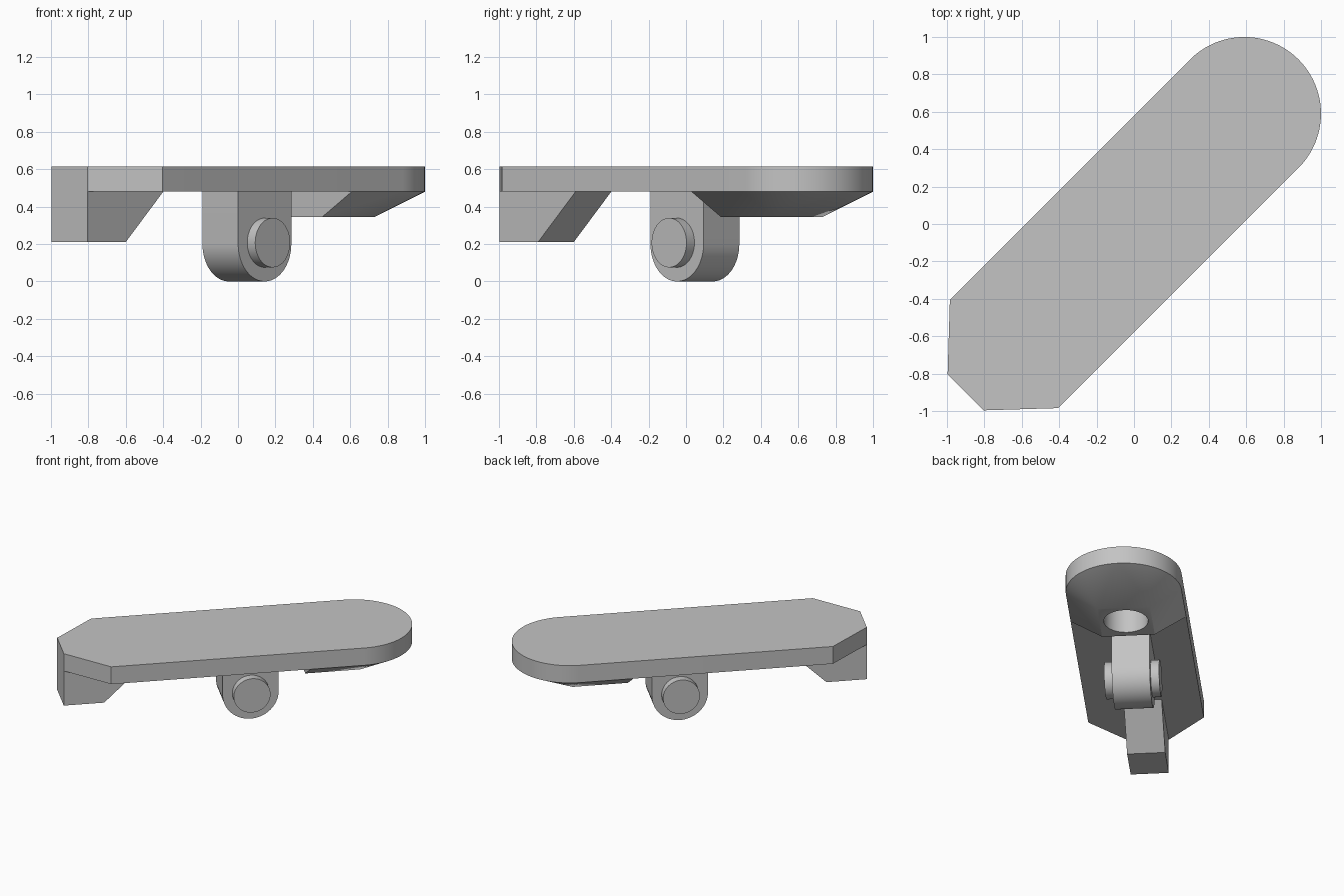
import bpy
import bmesh
from math import pi, sin, cos, radians
from mathutils import Matrix, Vector

cube = bpy.data.objects.get("Cube")
if cube:
    bpy.data.objects.remove(cube)

grey = bpy.data.materials.new("plain grey")
grey.use_nodes = True
COLOUR = (0.55, 0.55, 0.55, 1)
grey.diffuse_color = COLOUR
grey.node_tree.nodes["Principled BSDF"].inputs["Base Color"].default_value = COLOUR

# Parts are laid out along local x, then turned onto the diagonal
TURN = Matrix.Rotation(radians(45), 4, "Z")
DECK_LOW, DECK_TOP, SINK = 0.48, 0.615, 0.5
END_U, END_R = 0.834, 0.41


def arc(cx, cy, r, start, end, steps):
    angles = [radians(start + (end - start) * i / steps) for i in range(steps + 1)]
    return [(cx + r * cos(a), cy + r * sin(a)) for a in angles]


def finish(name, bm):
    bmesh.ops.recalc_face_normals(bm, faces=bm.faces)
    bm.transform(TURN)
    mesh = bpy.data.meshes.new(name)
    bm.to_mesh(mesh)
    bm.free()
    mesh.materials.append(grey)
    obj = bpy.data.objects.new(name, mesh)
    bpy.context.collection.objects.link(obj)
    return obj


def prism(name, outline, low, high, upright=False):
    """Extrude an outline along z, or along local y when upright."""
    bm = bmesh.new()
    place = (lambda a, b, d: (a, d, b)) if upright else (lambda a, b, d: (a, b, d))
    face = bm.faces.new([bm.verts.new(place(a, b, low)) for a, b in outline])
    grown = bmesh.ops.extrude_face_region(bm, geom=[face])["geom"]
    verts = [g for g in grown if isinstance(g, bmesh.types.BMVert)]
    bmesh.ops.translate(bm, verts=verts, vec=Vector(place(0, 0, high - low)))
    return finish(name, bm)


# Deck: rounded at one end, chamfered at the other
round_end = arc(END_U, 0, END_R, -90, 90, 48)
chamfer = [(-0.982, END_R), (-1.274, 0.135), (-1.274, -0.135), (-0.982, -END_R)]
deck = prism("deck", round_end + chamfer, DECK_LOW, DECK_TOP)

# Hooked foot under the chamfered end
foot = prism("end_foot", [(-1.274, SINK), (-1.274, 0.21), (-0.984, 0.21),
                          (-0.7, DECK_LOW), (-0.7, SINK)], -0.135, 0.135, True)

# Pivot lug with a round bottom, and the pin through it
LUG_U, LUG_R = 0.067, 0.201
lug = prism("pivot_lug", [(LUG_U + LUG_R, SINK), (LUG_U - LUG_R, SINK)]
            + arc(LUG_U, LUG_R, LUG_R, 180, 360, 40), -0.135, 0.135, True)
pin = prism("pivot_pin", arc(LUG_U, 0.207, 0.132, 0, 352.5, 47), -0.195, 0.195, True)

# Tapered boss: hull from the round end down to a small rectangle
bm = bmesh.new()
for u, v in round_end + [(0.45, END_R), (0.45, -END_R)]:
    bm.verts.new((u, v, DECK_LOW))
for u in (0.45, 0.845):
    for v in (-0.187, 0.187):
        bm.verts.new((u, v, 0.345))
bmesh.ops.convex_hull(bm, input=bm.verts)
bmesh.ops.dissolve_limit(bm, angle_limit=radians(0.5), verts=bm.verts, edges=bm.edges)
boss = finish("tapered_boss", bm)

# Blind round socket bored up through the boss into the deck
cutter = prism("socket_cutter", arc(0.655, 0, 0.157, 0, 352.5, 47), 0.2, 0.56)
cutter.hide_render = True
for obj in (boss, deck):
    cut = obj.modifiers.new("socket", "BOOLEAN")
    cut.operation = "DIFFERENCE"
    cut.solver = "EXACT"
    cut.object = cutter
    bpy.context.view_layer.objects.active = obj
    bpy.ops.object.modifier_apply(modifier=cut.name)
bpy.data.objects.remove(cutter)

# Smooth the curved walls and keep edges sharp
bpy.ops.object.select_all(action="DESELECT")
for obj in (deck, foot, lug, pin, boss):
    obj.select_set(True)
bpy.context.view_layer.objects.active = deck
bpy.ops.object.shade_smooth_by_angle(angle=radians(20))
